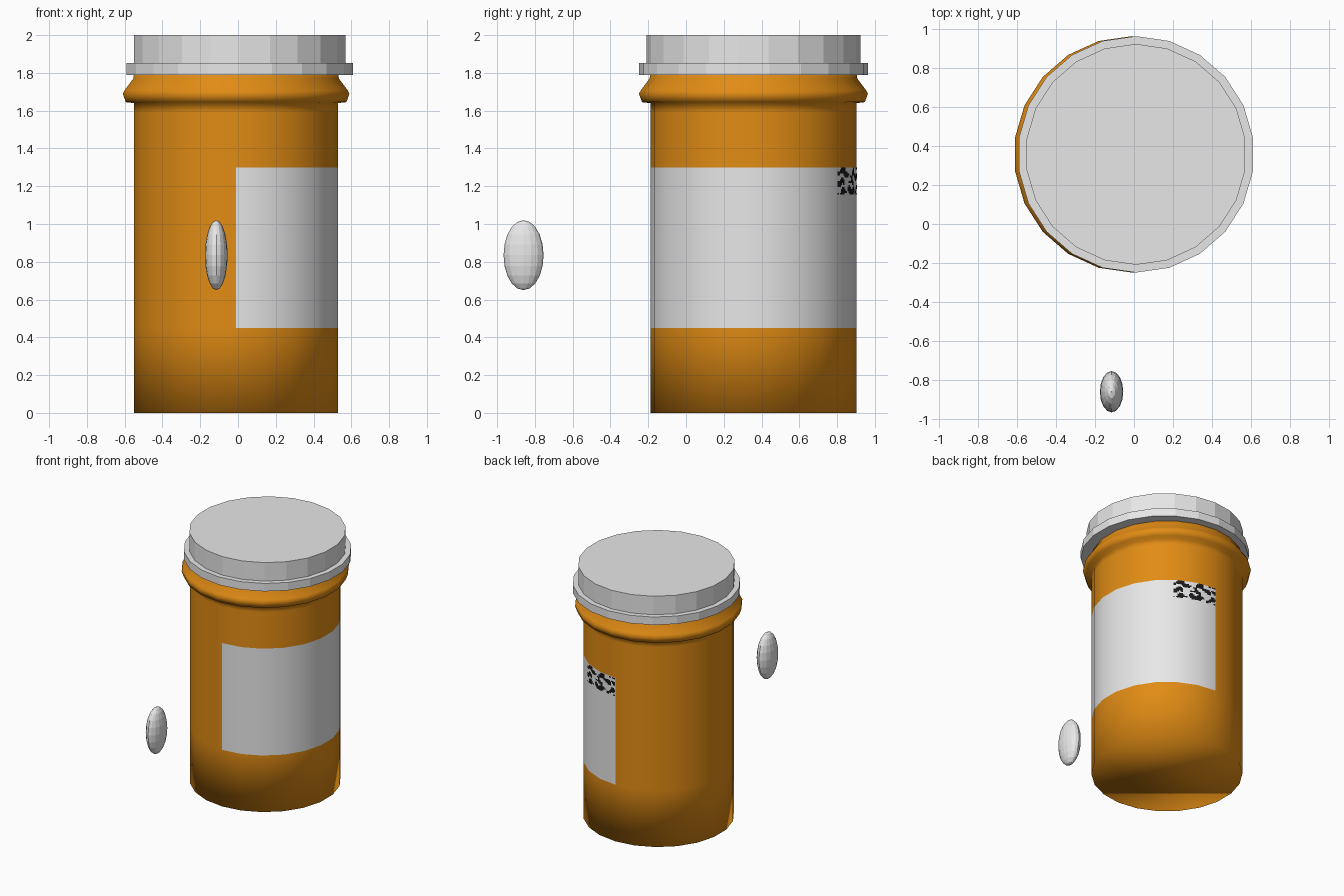
import bpy, bmesh, math
from mathutils import Vector, noise

SIDES = 22
CY = 0.357

if "Cube" in bpy.data.objects:
    bpy.data.objects.remove(bpy.data.objects["Cube"], do_unlink=True)


def material(name, rgb):
    m = bpy.data.materials.new(name)
    m.use_nodes = True
    m.diffuse_color = (*rgb, 1)
    bsdf = next(n for n in m.node_tree.nodes if n.type == 'BSDF_PRINCIPLED')
    bsdf.inputs["Base Color"].default_value = (*rgb, 1)
    return m


AMBER = material("amber plastic", (0.75, 0.26, 0.007))
WHITE = material("white", (0.8, 0.8, 0.8))
BLACK = material("black ink", (0.01, 0.01, 0.012))


def finish(name, bm, mats, smooth=False):
    mesh = bpy.data.meshes.new(name)
    for f in bm.faces:
        f.smooth = smooth
    bm.to_mesh(mesh)
    bm.free()
    for m in mats:
        mesh.materials.append(m)
    ob = bpy.data.objects.new(name, mesh)
    bpy.context.collection.objects.link(ob)
    return ob


def corner(k, radius, z, cx):
    """Corner k of the regular outline, with a corner facing straight back."""
    a = math.pi / 2 + math.tau * k / SIDES
    return Vector((cx + radius * math.cos(a), CY + radius * math.sin(a), z))


def lathe(profile, cx):
    """Closed solid from (radius, height) pairs, bottom to top."""
    bm = bmesh.new()
    rings = [[bm.verts.new(corner(k, r, z, cx)) for k in range(SIDES)]
             for r, z in profile]
    for low, high in zip(rings, rings[1:]):
        for k in range(SIDES):
            n = (k + 1) % SIDES
            bm.faces.new((low[k], low[n], high[n], high[k]))
    bm.faces.new(rings[0][::-1])
    bm.faces.new(rings[-1])
    return bm


# Bottle with a rounded collar; the label covers the left half of the wall
BODY_X, BODY_R = -0.01, 0.545
bottle = lathe([(BODY_R, 0), (BODY_R, 0.45), (BODY_R, 1.30), (BODY_R, 1.59),
                (BODY_R, 1.64), (0.59, 1.645), (0.606, 1.69), (0.595, 1.71),
                (0.55, 1.77), (BODY_R, 1.80)], BODY_X)
for f in bottle.faces:
    c = f.calc_center_median()
    if 0.5 < c.z < 1.25 and c.x > BODY_X + 0.01:
        f.material_index = 1
finish("bottle", bottle, [AMBER, WHITE], smooth=True)

# Printed patch in the upper back corner of the label
COLS, ROWS = 32, 14
patch = bmesh.new()


def on_wall(i, j):
    u = -2.15 * (1 - i / COLS)
    k = math.floor(u)
    z = 1.155 + 0.143 * j / ROWS
    r = BODY_R + 0.003
    return corner(k, r, z, BODY_X).lerp(corner(k + 1, r, z, BODY_X), u - k)


grid = [[patch.verts.new(on_wall(i, j)) for j in range(ROWS + 1)]
        for i in range(COLS + 1)]
for i in range(COLS):
    for j in range(ROWS):
        blot = noise.noise(Vector((i * 0.23, j * 0.37, 1.7)))
        if blot > -0.1 + 0.15 * i / COLS:
            patch.faces.new((grid[i][j], grid[i][j + 1],
                             grid[i + 1][j + 1], grid[i + 1][j]))
bmesh.ops.delete(patch, geom=[v for v in patch.verts if not v.link_faces],
                 context='VERTS')
for f in patch.faces:
    c = f.calc_center_median()
    f.normal_update()
    if f.normal.dot(c - Vector((BODY_X, CY, c.z))) < 0:
        f.normal_flip()
finish("label_print", patch, [BLACK])

# Faceted lid with a wider skirt
lid = lathe([(0.606, 1.79), (0.606, 1.853), (0.566, 1.853), (0.566, 2.0)], 0.01)
finish("lid", lid, [WHITE])

# Pill floating in front of the bottle
pill = bmesh.new()
bmesh.ops.create_uvsphere(pill, u_segments=16, v_segments=10, radius=1)
bmesh.ops.scale(pill, vec=(0.06, 0.106, 0.185), verts=pill.verts)
bmesh.ops.translate(pill, vec=(-0.115, -0.86, 0.835), verts=pill.verts)
finish("pill", pill, [WHITE])
